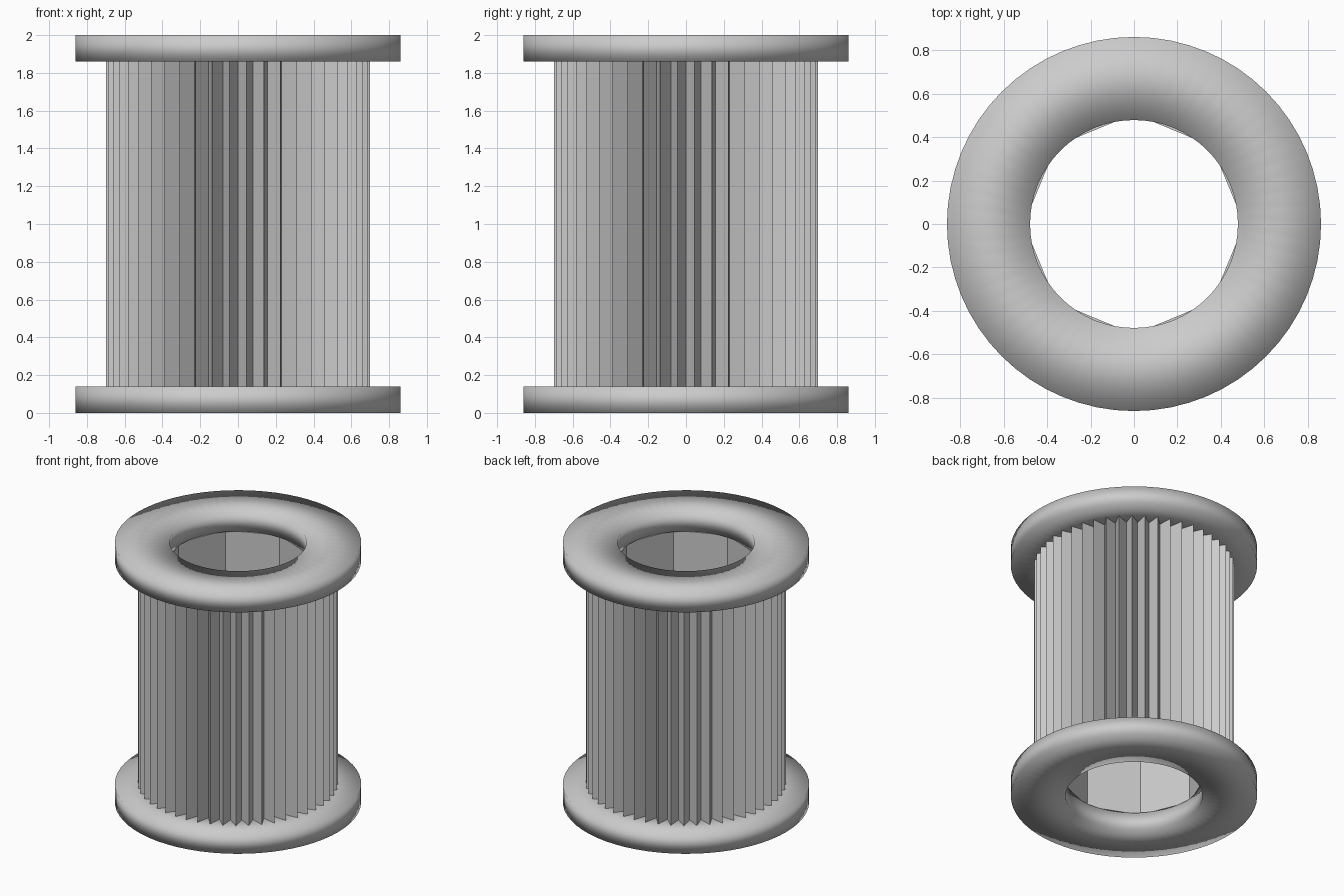
import bpy, bmesh
from math import sin, cos, pi

cube = bpy.data.objects.get("Cube")
if cube:
    bpy.data.objects.remove(cube, do_unlink=True)

grey = bpy.data.materials.new("plain grey")
grey.use_nodes = True
colour = (0.6, 0.6, 0.6, 1)
grey.diffuse_color = colour
grey.node_tree.nodes["Principled BSDF"].inputs["Base Color"].default_value = colour


def ring(name, count, outer, inner, z_low, z_high, smooth):
    """Closed ring whose outer and inner radii are functions of the step."""
    bm = bmesh.new()
    corners = ((outer, z_low), (outer, z_high), (inner, z_high), (inner, z_low))
    sections = []
    for i in range(count):
        a = 2 * pi * i / count
        sections.append([bm.verts.new((r(i) * cos(a), r(i) * sin(a), z))
                         for r, z in corners])
    for i in range(count):
        here, there = sections[i], sections[(i + 1) % count]
        for j in range(4):
            k = (j + 1) % 4
            face = bm.faces.new((here[j], there[j], there[k], here[k]))
            face.smooth = smooth
    bmesh.ops.recalc_face_normals(bm, faces=bm.faces)
    mesh = bpy.data.meshes.new(name)
    bm.to_mesh(mesh)
    bm.free()
    mesh.materials.append(grey)
    obj = bpy.data.objects.new(name, mesh)
    bpy.context.collection.objects.link(obj)
    return obj


# Toothed barrel: pointed teeth outside, eight-sided bore inside
TEETH = 48
STEPS = 2 * TEETH


def tooth_radius(i):
    return 0.70 if i % 2 else 0.60


def bore_radius(i):
    a = 2 * pi * i / STEPS
    return 0.468 / cos(a % (pi / 4) - pi / 8)


ring("toothed_barrel", STEPS, tooth_radius, bore_radius, 0.14, 1.86, False)

# Round end flanges, softly shaded across their edges
for name, z in (("bottom_flange", 0), ("top_flange", 1.86)):
    ring(name, 64, lambda i: 0.86, lambda i: 0.478, z, z + 0.14, True)
